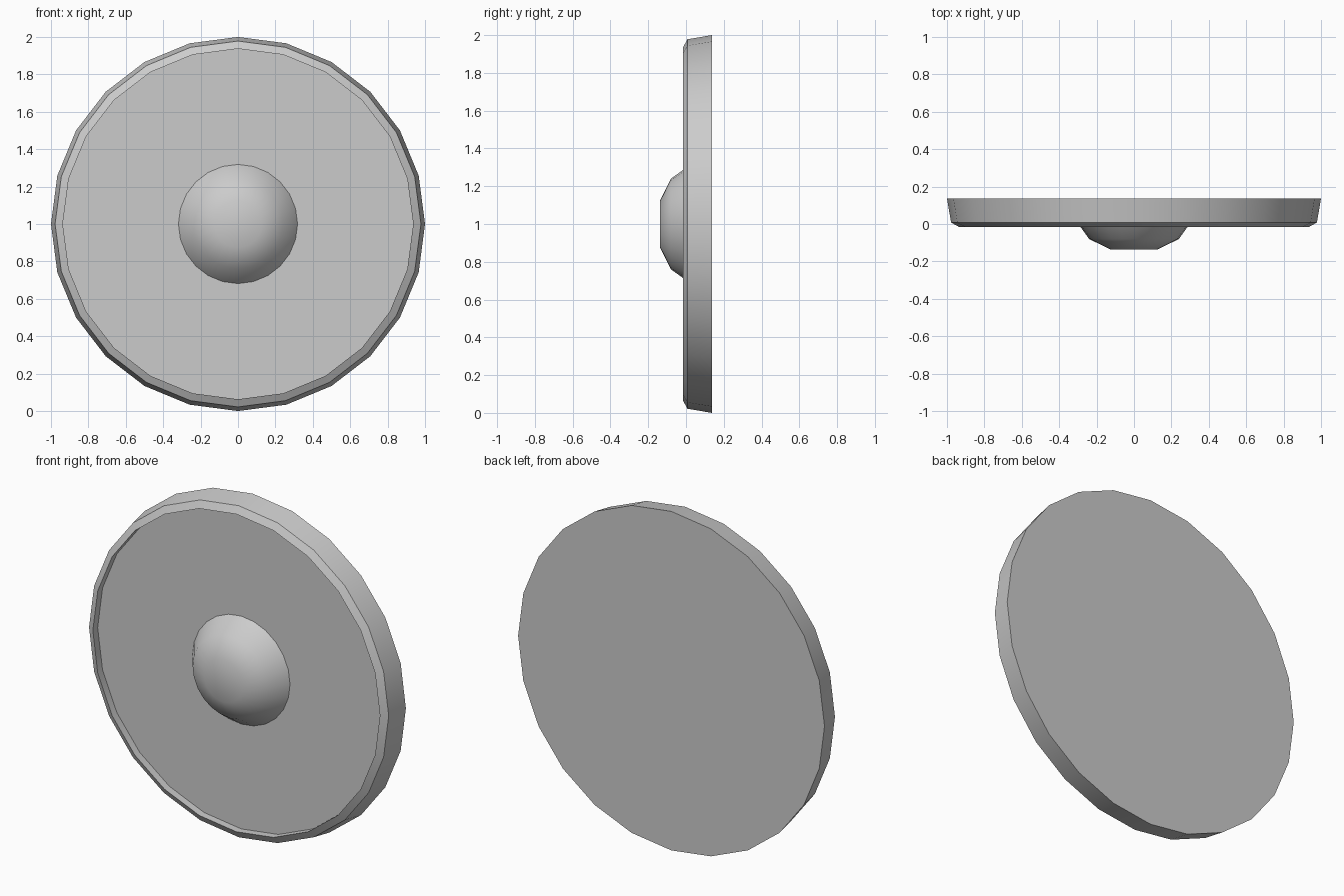
import bpy, bmesh, math

SIDES = 24
CENTRE_Z = 1.0

if "Cube" in bpy.data.objects:
    bpy.data.objects.remove(bpy.data.objects["Cube"], do_unlink=True)

# Single plain grey
grey = bpy.data.materials.new("plain_grey")
grey.use_nodes = True
colour = (0.6, 0.6, 0.6, 1.0)
grey.diffuse_color = colour
grey.node_tree.nodes["Principled BSDF"].inputs["Base Color"].default_value = colour


def lathe(name, profile, sharp_degrees):
    """Turn (radius, y) points about the y axis and cap both ends."""
    bm = bmesh.new()
    rings = []
    for radius, y in profile:
        angles = [math.tau * i / SIDES for i in range(SIDES)]
        rings.append([bm.verts.new((radius * math.sin(a), y,
                                    CENTRE_Z + radius * math.cos(a))) for a in angles])
    for a, b in zip(rings, rings[1:]):
        for i in range(SIDES):
            j = (i + 1) % SIDES
            bm.faces.new((a[i], a[j], b[j], b[i]))
    bm.faces.new(rings[0])
    bm.faces.new(rings[-1])
    bmesh.ops.recalc_face_normals(bm, faces=bm.faces)
    mesh = bpy.data.meshes.new(name)
    bm.to_mesh(mesh)
    bm.free()
    mesh.materials.append(grey)
    obj = bpy.data.objects.new(name, mesh)
    bpy.context.collection.objects.link(obj)
    bpy.ops.object.select_all(action="DESELECT")
    obj.select_set(True)
    bpy.context.view_layer.objects.active = obj
    bpy.ops.object.shade_smooth_by_angle(angle=math.radians(sharp_degrees))
    return obj


# Disc: flat back, tapered side, chamfered lip and recessed front face
lathe("shield_disc", [(1.0, 0.137), (0.978, 0.008), (0.937, -0.015), (0.937, 0.03)], 25)

# Domed boss in the middle of the front
lathe("centre_boss", [(0.32, 0.032), (0.24, -0.08), (0.125, -0.137)], 50)
